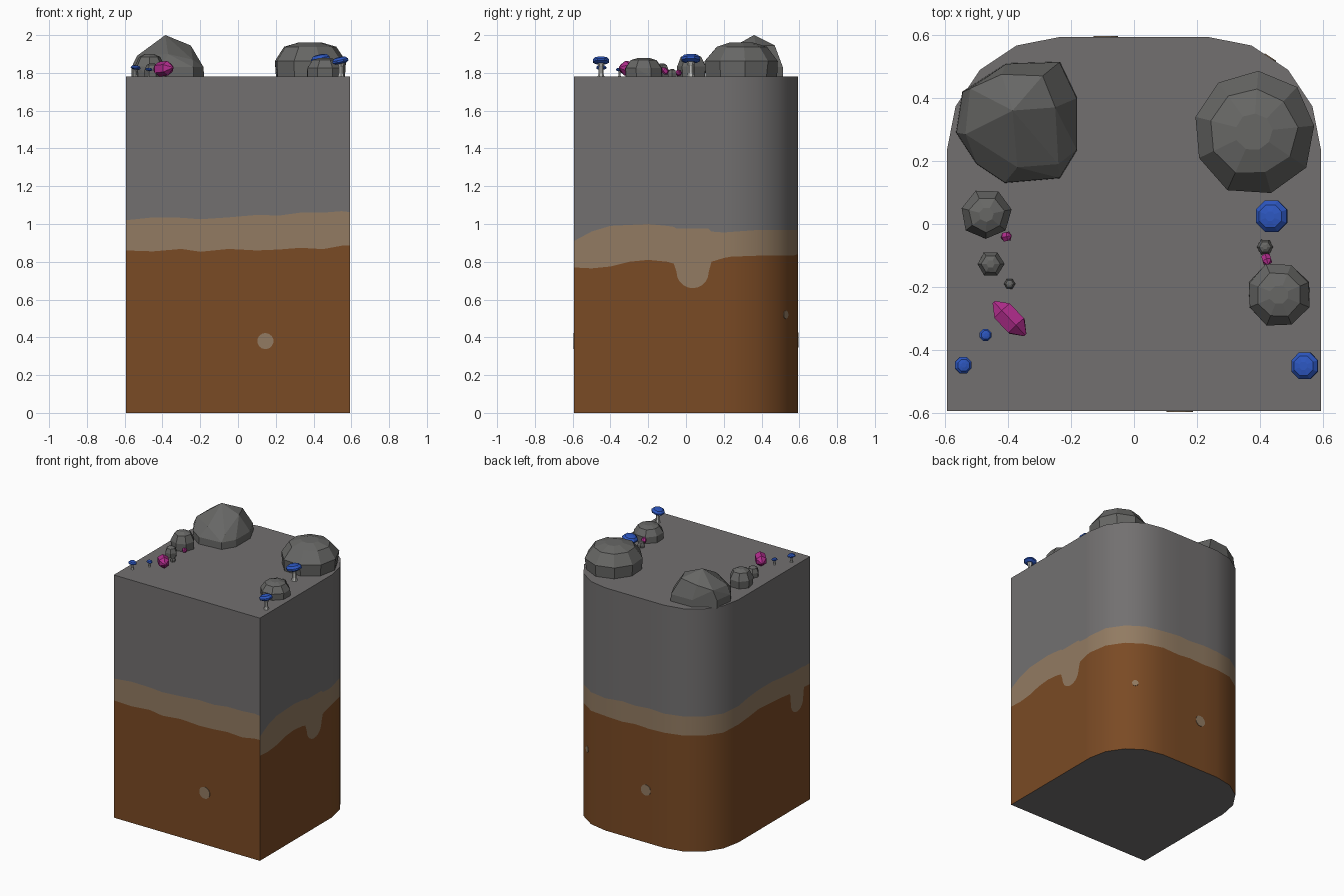
import bpy, bmesh, math, random
from mathutils import Vector, Matrix

if "Cube" in bpy.data.objects:
    bpy.data.objects.remove(bpy.data.objects["Cube"])

random.seed(4)
W, R, TOP = 0.593, 0.355, 1.78      # half width, back corner radius, ground height
C = W - R


def material(name, rgb):
    m = bpy.data.materials.new(name)
    m.diffuse_color = (*rgb, 1)
    m.use_nodes = True
    m.node_tree.nodes["Principled BSDF"].inputs["Base Color"].default_value = m.diffuse_color
    return m


STONE = material("grey stone", (0.170, 0.163, 0.163))
CLAY = material("tan clay", (0.287, 0.198, 0.122))
EARTH = material("brown earth", (0.195, 0.069, 0.018))
BOULDER = material("boulder grey", (0.135, 0.135, 0.13))
CAP = material("mushroom blue", (0.026, 0.095, 0.53))
STEM = material("pale stem", (0.50, 0.50, 0.48))
CRYSTAL = material("magenta crystal", (0.43, 0.025, 0.26))


def make(name, bm, *mats):
    me = bpy.data.meshes.new(name)
    bm.to_mesh(me)
    bm.free()
    for m in mats:
        me.materials.append(m)
    ob = bpy.data.objects.new(name, me)
    bpy.context.collection.objects.link(ob)
    return ob


# ---- layered ground block ----
def drip(centre, half, bottom, hi):
    """Rounded drop hanging from the lower edge of the clay band."""
    out = []
    for i in range(11):
        a = math.pi * i / 10
        out.append((centre - half * math.cos(a), bottom + half * (1 - math.sin(a)), hi))
    return out


front = [(-W, .86, 1.02), (-.45, .855, 1.035), (-.3, .868, 1.033), (-.2, .853, 1.025),
         (-.05, .868, 1.035), (.1, .86, 1.048), (.22, .865, 1.045), (.33, .874, 1.06),
         (.45, .867, 1.06), (.55, .885, 1.068), (W, .887, 1.063)]
right = [(-W, .77, .91), (-.5, .765, .96), (-.4, .775, .99), (-.3, .80, .995),
         (-.2, .81, 1.0), (-.1, .80, .99), (-.065, .79, .985)]
right += drip(.035, .085, .66, .975)
right += [(.135, .80, .96), (.2, .82, .955), (C, .827, .958)]
back = [(C, .84, .97), (.1, .835, .985), (0, .845, .98), (-.12, .84, .99), (-C, .845, .985)]
left = [(C, .865, 1.0), (.12, .875, 1.02), (0, .89, 1.03), (-.15, .88, 1.03),
        (-.28, .87, 1.015), (-.36, .86, 1.01)]
left += [(-y, lo, hi) for y, lo, hi in drip(.44, .07, .70, 1.005)]
left += [(-.52, .85, 1.0), (-W, .845, 1.0)]


def arc(sign, angles, lo, hi):
    return [(sign * C + R * math.cos(math.radians(a)), C + R * math.sin(math.radians(a)), lo, hi)
            for a in angles]


front_path = [(x, -W, lo, hi) for x, lo, hi in front]
side_path = [(W, y, lo, hi) for y, lo, hi in right]
side_path += arc(1, (22.5, 45, 67.5), .832, .968)
side_path += [(x, W, lo, hi) for x, lo, hi in back]
side_path += arc(-1, (112.5, 135, 157.5), .85, .99)
side_path += [(-W, y, lo, hi) for y, lo, hi in left]

bm = bmesh.new()
for path in (front_path, side_path):
    cols = [[bm.verts.new((x, y, z)) for z in (0, lo, hi, TOP)] for x, y, lo, hi in path]
    for a, b in zip(cols, cols[1:]):
        for k, mat in enumerate((2, 1, 0)):      # earth, clay, stone by layer
            f = bm.faces.new((a[k], b[k], b[k + 1], a[k + 1]))
            f.material_index = mat
            f.smooth = True
outline = [(-W, -W)] + [(p[0], p[1]) for p in side_path[:-1]]
bm.faces.new([bm.verts.new((x, y, TOP)) for x, y in outline])
bm.faces.new([bm.verts.new((x, y, 0)) for x, y in reversed(outline)])
make("ground_block", bm, STONE, CLAY, EARTH)


# ---- clay pebbles showing in the earth: thin plates on the walls ----
def pebble(name, pos, normal, r):
    bm = bmesh.new()
    bmesh.ops.create_cone(bm, cap_ends=True, segments=14, radius1=r, radius2=r, depth=.006)
    ob = make(name, bm, CLAY)
    ob.matrix_world = Matrix.Translation(pos) @ Vector(normal).to_track_quat('Z', 'Y').to_matrix().to_4x4()


a = math.radians(56.25)
chord = R * math.cos(math.radians(11.25))
pebble("front_pebble", (.145, -W, .38), (0, -1, 0), .043)
pebble("back_pebble", (-.09, W, .385), (0, 1, 0), .04)
pebble("corner_pebble", (C + chord * math.cos(a), C + chord * math.sin(a), .52),
       (math.cos(a), math.sin(a), 0), .022)


# ---- boulders: faceted hulls ----
def hull(name, points):
    bm = bmesh.new()
    for p in points:
        bm.verts.new(p)
    res = bmesh.ops.convex_hull(bm, input=bm.verts[:])
    junk = [g for g in res["geom_interior"] if isinstance(g, bmesh.types.BMVert)]
    bmesh.ops.delete(bm, geom=junk, context='VERTS')
    bmesh.ops.dissolve_limit(bm, angle_limit=math.radians(9), verts=bm.verts[:], edges=bm.edges[:])
    bmesh.ops.recalc_face_normals(bm, faces=bm.faces[:])
    return make(name, bm, BOULDER)


def rock(name, x, y, r, h, n, turn=0.0):
    pts = []
    for rf, zf in ((.97, -.03), (1, .45), (.70, .87), (.30, 1)):
        for i in range(n):
            a = turn + 2 * math.pi * i / n
            k = r * rf * random.uniform(.96, 1.04)
            pts.append((x + k * math.cos(a), y + k * math.sin(a), TOP + h * zf))
    hull(name, pts)


base = [(-.565, .29), (-.545, .42), (-.405, .51), (-.235, .515), (-.18, .40),
        (-.18, .235), (-.235, .145), (-.41, .13), (-.50, .19)]
crown = [(-.385, .36, 2.0), (-.25, .37, 1.945), (-.37, .18, 1.90), (-.535, .285, 1.89),
         (-.52, .43, 1.90), (-.29, .47, 1.945), (-.24, .19, 1.87), (-.42, .475, 1.93)]
hull("left_boulder", [(x, y, TOP - .01) for x, y in base] +
     [(x * .99 - .004, y * .99 + .003, TOP + .05) for x, y in base] + crown)
rock("right_boulder", .38, .293, .197, .182, 9, .1)
rock("right_rock", .46, -.225, .104, .10, 8, .4)
rock("left_rock", -.468, .03, .08, .12, 7, .2)
rock("left_small_rock", -.455, -.127, .043, .07, 6)
rock("left_pebble_rock", -.395, -.19, .018, .028, 6)
rock("right_pebble_rock", .416, -.073, .026, .04, 6)


# ---- lathed low-poly pieces ----
def lathe(bm, profile, n, mat):
    rings = [[bm.verts.new((r * math.cos(2 * math.pi * (i + .5) / n),
                            r * math.sin(2 * math.pi * (i + .5) / n), z)) for i in range(n)]
             for r, z in profile]
    faces = [bm.faces.new(rings[0][::-1]), bm.faces.new(rings[-1])]
    for a, b in zip(rings, rings[1:]):
        for i in range(n):
            j = (i + 1) % n
            faces.append(bm.faces.new((a[i], a[j], b[j], b[i])))
    for f in faces:
        f.material_index = mat
    return [v for ring in rings for v in ring]


def mushroom(name, x, y, r, h, tilt):
    """Flared stem with a tilted eight-sided cap."""
    bm = bmesh.new()
    zc = h - .85 * r
    lathe(bm, [(.42 * r, -.005), (.27 * r, .3 * zc), (.27 * r, .75 * zc), (.45 * r, zc + .1 * r)], 6, 0)
    cap = lathe(bm, [(.65 * r, 0), (r, .2 * r), (r, .42 * r), (.72 * r, .7 * r), (.3 * r, .78 * r)], 8, 1)
    bmesh.ops.transform(bm, verts=cap, matrix=Matrix.Translation((0, 0, zc)) @ Matrix.Rotation(tilt, 4, 'Y'))
    make(name, bm, STEM, CAP).location = (x, y, TOP)


mushroom("mushroom_back_right", .44, .025, .054, .122, -.2)
mushroom("mushroom_front_right", .545, -.45, .046, .108, -.22)
mushroom("mushroom_front_left", -.543, -.448, .028, .062, .12)
mushroom("mushroom_inner_left", -.472, -.352, .02, .048, .1)


def crystal(name, pos, axis, r, length):
    """Six-sided prism with pointed ends."""
    bm = bmesh.new()
    s = length / 2
    lathe(bm, [(.15 * r, -s), (r, -.45 * s), (r, .45 * s), (.15 * r, s)], 6, 0)
    ob = make(name, bm, CRYSTAL)
    ob.matrix_world = Matrix.Translation(pos) @ Vector(axis).to_track_quat('Z', 'Y').to_matrix().to_4x4()


crystal("large_crystal", (-.395, -.30, 1.822), (1, -1.05, .12), .039, .145)
crystal("left_crystal", (-.405, -.04, 1.80), (1, .2, .5), .016, .036)
crystal("right_crystal", (.421, -.112, 1.81), (.2, -.7, .7), .016, .05)
